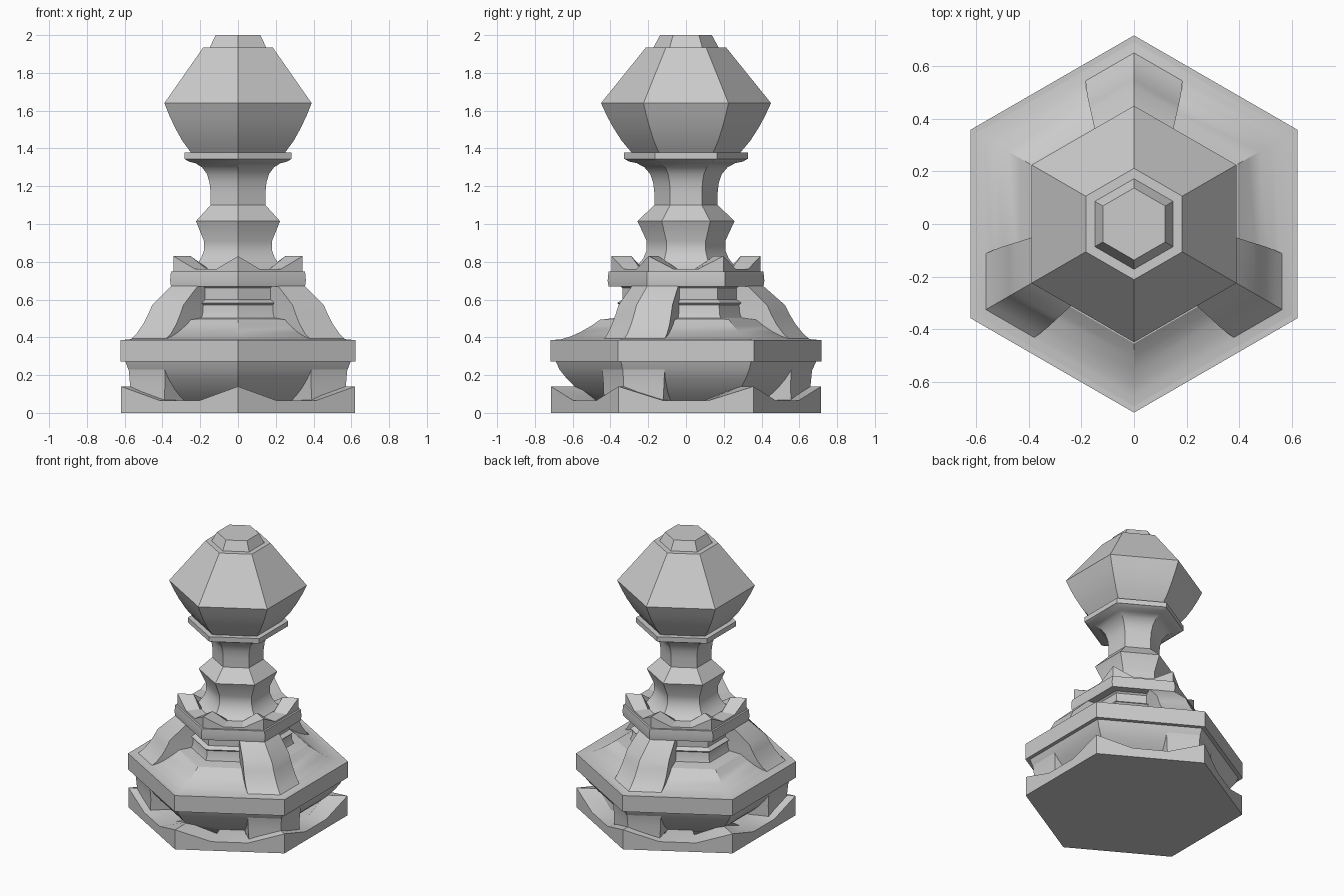
import bpy
import bmesh
from math import radians, sin, cos, tan

cube = bpy.data.objects.get("Cube")
if cube:
    bpy.data.objects.remove(cube, do_unlink=True)

stone = bpy.data.materials.new("grey_stone")
stone.use_nodes = True
grey = (0.6, 0.6, 0.6, 1)
stone.diffuse_color = grey
stone.node_tree.nodes["Principled BSDF"].inputs["Base Color"].default_value = grey


def loft(name, rings):
    """Skin a stack of point rings and cap both ends."""
    bm = bmesh.new()
    loops = [[bm.verts.new(p) for p in ring] for ring in rings]
    count = len(loops[0])
    for low, high in zip(loops, loops[1:]):
        for i in range(count):
            j = (i + 1) % count
            bm.faces.new((low[i], low[j], high[j], high[i]))
    bm.faces.new(loops[0][::-1])
    bm.faces.new(loops[-1])
    bmesh.ops.recalc_face_normals(bm, faces=bm.faces)
    mesh = bpy.data.meshes.new(name)
    bm.to_mesh(mesh)
    bm.free()
    obj = bpy.data.objects.new(name, mesh)
    mesh.materials.append(stone)
    bpy.context.collection.objects.link(obj)
    bpy.ops.object.select_all(action="DESELECT")
    obj.select_set(True)
    bpy.context.view_layer.objects.active = obj
    bpy.ops.object.shade_smooth_by_angle(angle=radians(28))
    return obj


def corner(r, k):
    a = radians(90 + 60 * k)
    return r * cos(a), r * sin(a)


def hex_turned(name, profile):
    """Six-sided solid from (corner radius, height) pairs."""
    return loft(name, [[(*corner(r, k), z) for k in range(6)] for r, z in profile])


def crown_ring(r, z_low, z_peak):
    """Hexagon whose sides dip between raised corners."""
    points = []
    for k in range(6):
        (ax, ay), (bx, by) = corner(r, k), corner(r, k + 1)
        for step in range(3):
            t = step / 3
            z = z_low if step else z_peak
            points.append((ax + (bx - ax) * t, ay + (by - ay) * t, z))
    return points


def crown(name, outer, inner, foot, bottom, low, peak):
    loft(name, [crown_ring(outer, bottom, bottom), crown_ring(outer, low, peak),
                crown_ring(inner, low, peak), crown_ring(foot, low, low)])


def corner_ribs(name, sections, inner_r, inner_w):
    """Three V-fronted ribs wrapped round alternate corners."""
    for number, turn in enumerate((0, 120, 240)):
        c, s = cos(radians(turn)), sin(radians(turn))
        rings = []
        for r, z, w in sections:
            side = r - w * tan(radians(30))
            flat = [(w, side), (0, r), (-w, side), (-inner_w, inner_r), (inner_w, inner_r)]
            rings.append([(x * c - y * s, x * s + y * c, z) for x, y in flat])
        loft(f"{name}_{number + 1}", rings)


# Foot with raised corners
crown("foot_rim", 0.715, 0.57, 0.5, 0, 0.065, 0.14)

# Bowl and its corner blocks
hex_turned("lower_bowl", [(0.47, 0.05), (0.53, 0.09), (0.58, 0.13), (0.63, 0.18),
                          (0.67, 0.23), (0.69, 0.275)])
corner_ribs("bowl_block", [(0.66, 0.05, 0.18), (0.66, 0.15, 0.185), (0.667, 0.22, 0.19),
                           (0.68, 0.275, 0.195)], 0.4, 0.14)

# Wide band
hex_turned("base_band", [(0.718, 0.272), (0.718, 0.387)])

# Sweeping shoulder and stepped neck
hex_turned("shoulder", [(0.716, 0.385), (0.66, 0.39), (0.61, 0.405), (0.555, 0.43),
                        (0.5, 0.462), (0.455, 0.493), (0.37, 0.503)])
hex_turned("stepped_neck", [(0.37, 0.49), (0.355, 0.525), (0.35, 0.57), (0.365, 0.582),
                            (0.335, 0.6), (0.335, 0.66), (0.36, 0.68)])
corner_ribs("buttress", [(0.66, 0.385, 0.185), (0.62, 0.42, 0.182), (0.58, 0.47, 0.176),
                         (0.55, 0.52, 0.17), (0.525, 0.57, 0.165), (0.4, 0.68, 0.14)],
            0.25, 0.11)

# Collar with crown corners
hex_turned("collar_band", [(0.41, 0.67), (0.415, 0.7), (0.41, 0.748)])
crown("collar_crown", 0.395, 0.29, 0.27, 0.74, 0.762, 0.83)

# Stem
hex_turned("stem", [(0.29, 0.755), (0.255, 0.78), (0.225, 0.82), (0.208, 0.86), (0.208, 0.91),
                    (0.257, 1.015), (0.168, 1.1), (0.168, 1.17), (0.174, 1.22), (0.19, 1.265),
                    (0.22, 1.3), (0.26, 1.322), (0.3, 1.33), (0.327, 1.345)])
hex_turned("top_collar", [(0.327, 1.343), (0.327, 1.378)])

# Head and cap
hex_turned("head", [(0.285, 1.375), (0.34, 1.44), (0.385, 1.51), (0.42, 1.575),
                    (0.45, 1.64), (0.212, 1.935)])
hex_turned("cap", [(0.175, 1.93), (0.137, 2.0)])
